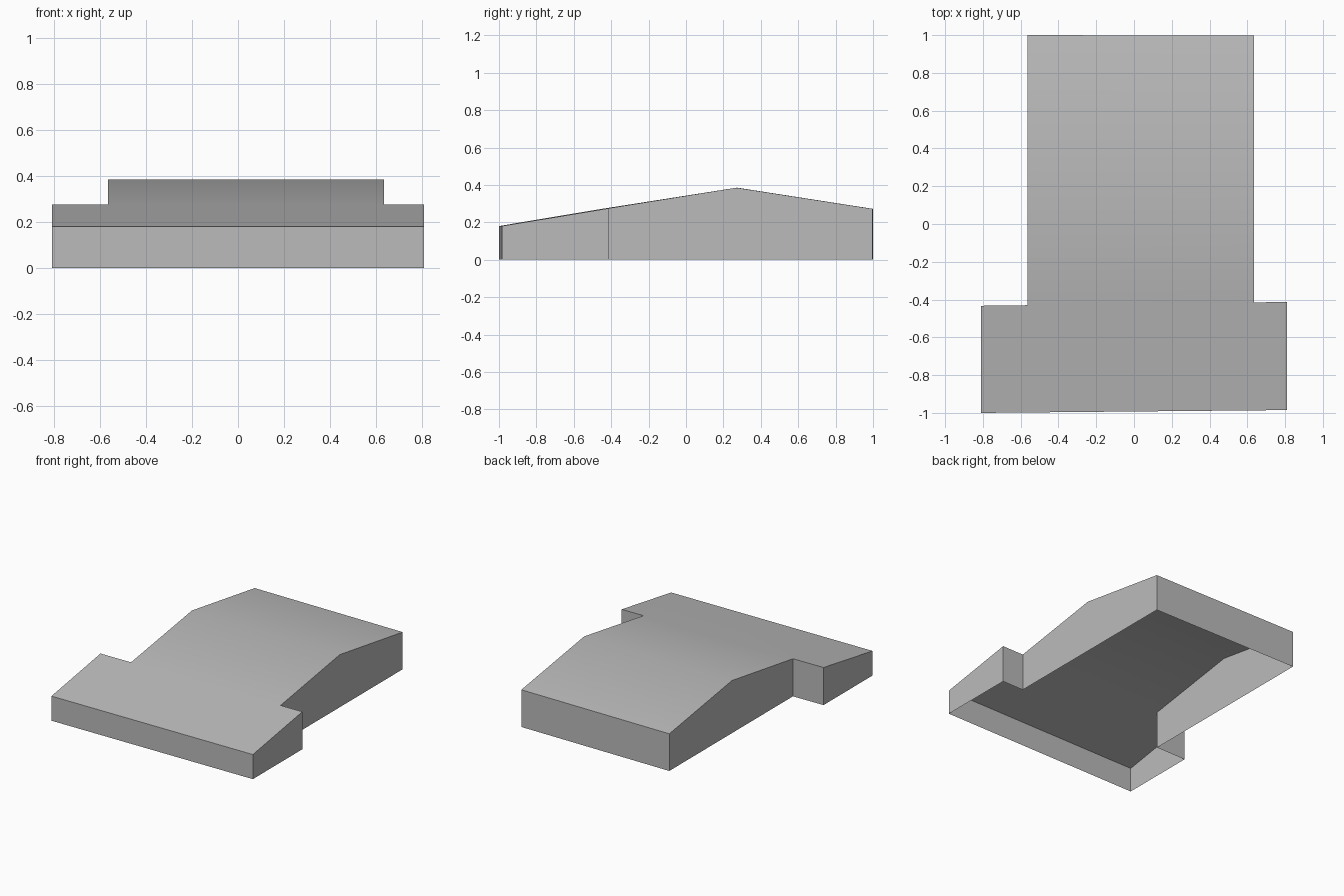
import bpy
import bmesh
import math

# Remove the default cube
cube = bpy.data.objects.get("Cube")
if cube:
    bpy.data.objects.remove(cube, do_unlink=True)

# Single plain grey
grey = bpy.data.materials.new("plain_grey")
grey.use_nodes = True
colour = (0.5, 0.5, 0.5, 1)
grey.diffuse_color = colour
grey.node_tree.nodes["Principled BSDF"].inputs["Base Color"].default_value = colour

bm = bmesh.new()


def point(x, y, z):
    return bm.verts.new((x, y, z))


# Roof lines from front to back: eaves, wing backs, ridge, rear edge
front_r, front_l = point(-0.81, -1, 0.18), point(0.81, -0.985, 0.18)
wing_r, wing_l = point(-0.81, -0.433, 0.275), point(0.81, -0.413, 0.275)
inner_r, inner_l = point(-0.565, -0.43, 0.275), point(0.635, -0.415, 0.275)
ridge_r, ridge_l = point(-0.565, 0.275, 0.385), point(0.635, 0.27, 0.385)
back_r, back_l = point(-0.565, 1, 0.272), point(0.635, 0.997, 0.272)

# Wide front slope, narrower middle slope, rear slope
bm.faces.new((front_r, front_l, wing_l, inner_l, inner_r, wing_r))
bm.faces.new((inner_r, inner_l, ridge_l, ridge_r))
bm.faces.new((ridge_r, ridge_l, back_l, back_r))

# Thin walls dropped from the roof outline to the ground, open underneath
outline = [e for e in bm.edges if e.is_boundary]
walls = bmesh.ops.extrude_edge_only(bm, edges=outline)
for v in walls["geom"]:
    if isinstance(v, bmesh.types.BMVert):
        v.co.z = 0
bmesh.ops.recalc_face_normals(bm, faces=bm.faces)
bm.normal_update()
if sum(f.normal.z for f in bm.faces) < 0:
    bmesh.ops.reverse_faces(bm, faces=bm.faces)

mesh = bpy.data.meshes.new("building_shell")
bm.to_mesh(mesh)
bm.free()
mesh.materials.append(grey)
shell = bpy.data.objects.new("building_shell", mesh)
bpy.context.collection.objects.link(shell)

# Soft shading over the ridge, sharp wall corners
bpy.ops.object.select_all(action="DESELECT")
shell.select_set(True)
bpy.context.view_layer.objects.active = shell
bpy.ops.object.shade_smooth_by_angle(angle=math.radians(30))
